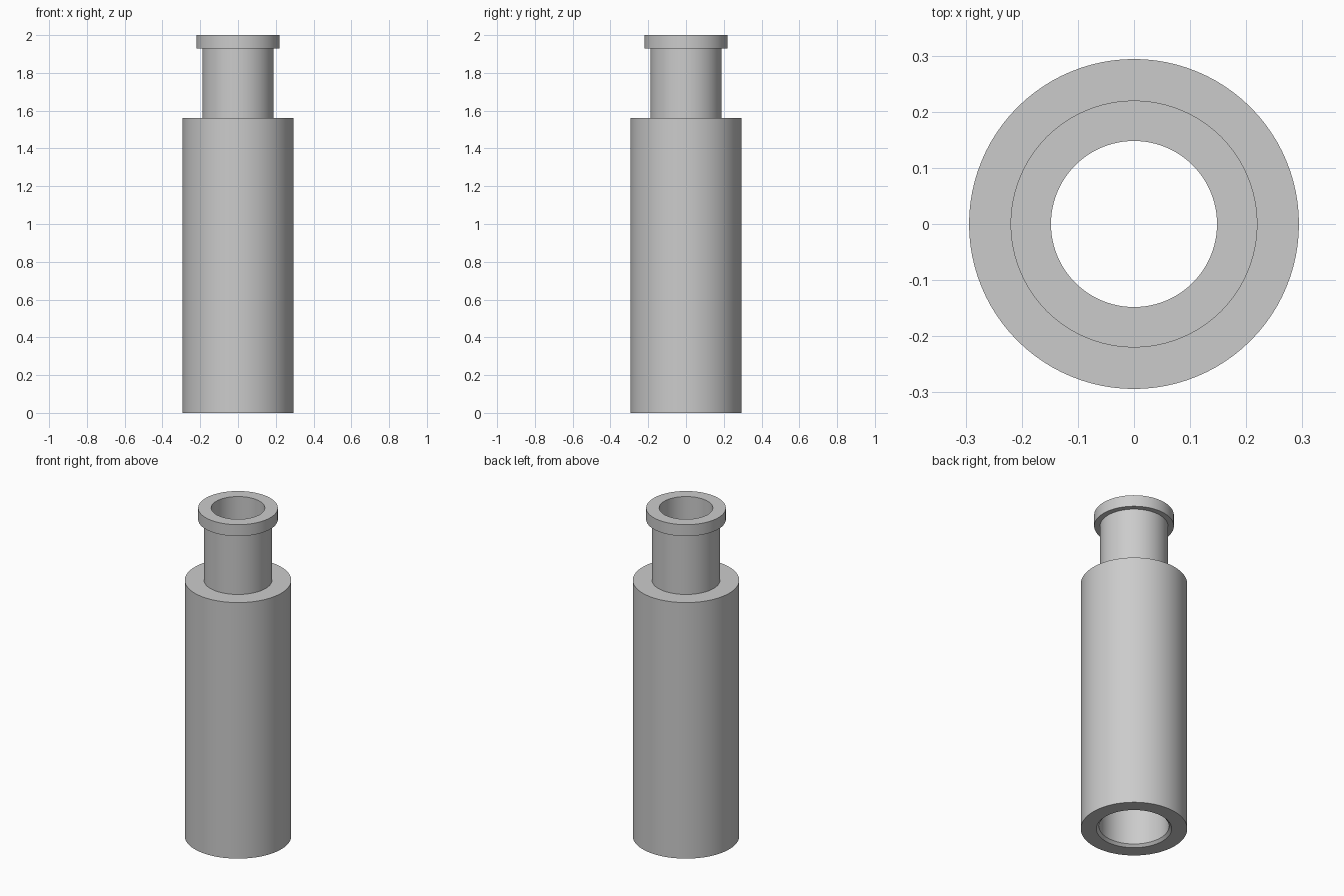
import bpy
import bmesh
from math import cos, sin, tau, radians

if "Cube" in bpy.data.objects:
    bpy.data.objects.remove(bpy.data.objects["Cube"], do_unlink=True)

SEGMENTS = 96

grey = bpy.data.materials.new("plain grey")
grey.use_nodes = True
colour = (0.6, 0.6, 0.6, 1)
grey.diffuse_color = colour
grey.node_tree.nodes["Principled BSDF"].inputs["Base Color"].default_value = colour


def lathe(name, profile):
    """Revolve a closed (radius, height) profile around z."""
    bm = bmesh.new()
    rings = []
    for i in range(SEGMENTS):
        a = tau * i / SEGMENTS
        rings.append([bm.verts.new((r * cos(a), r * sin(a), z)) for r, z in profile])
    n = len(profile)
    for i in range(SEGMENTS):
        here, there = rings[i], rings[(i + 1) % SEGMENTS]
        for j in range(n):
            k = (j + 1) % n
            bm.faces.new((here[j], there[j], there[k], here[k]))
    bmesh.ops.recalc_face_normals(bm, faces=bm.faces)
    mesh = bpy.data.meshes.new(name)
    bm.to_mesh(mesh)
    bm.free()
    mesh.materials.append(grey)
    obj = bpy.data.objects.new(name, mesh)
    bpy.context.collection.objects.link(obj)
    bpy.ops.object.select_all(action='DESELECT')
    obj.select_set(True)
    bpy.context.view_layer.objects.active = obj
    bpy.ops.object.shade_smooth_by_angle(angle=radians(30))
    return obj


# Outside: wide body, narrow neck and flat lip
outside = [(0.294, 0), (0.294, 1.56), (0.188, 1.56),
           (0.188, 1.93), (0.22, 1.93), (0.22, 2)]
# Inside: straight bore opening into a socket with a chamfered mouth
inside = [(0.148, 2), (0.148, 0.45), (0.193, 0.45),
          (0.193, 0.015), (0.208, 0)]

lathe("hollow_tube", outside + inside)
